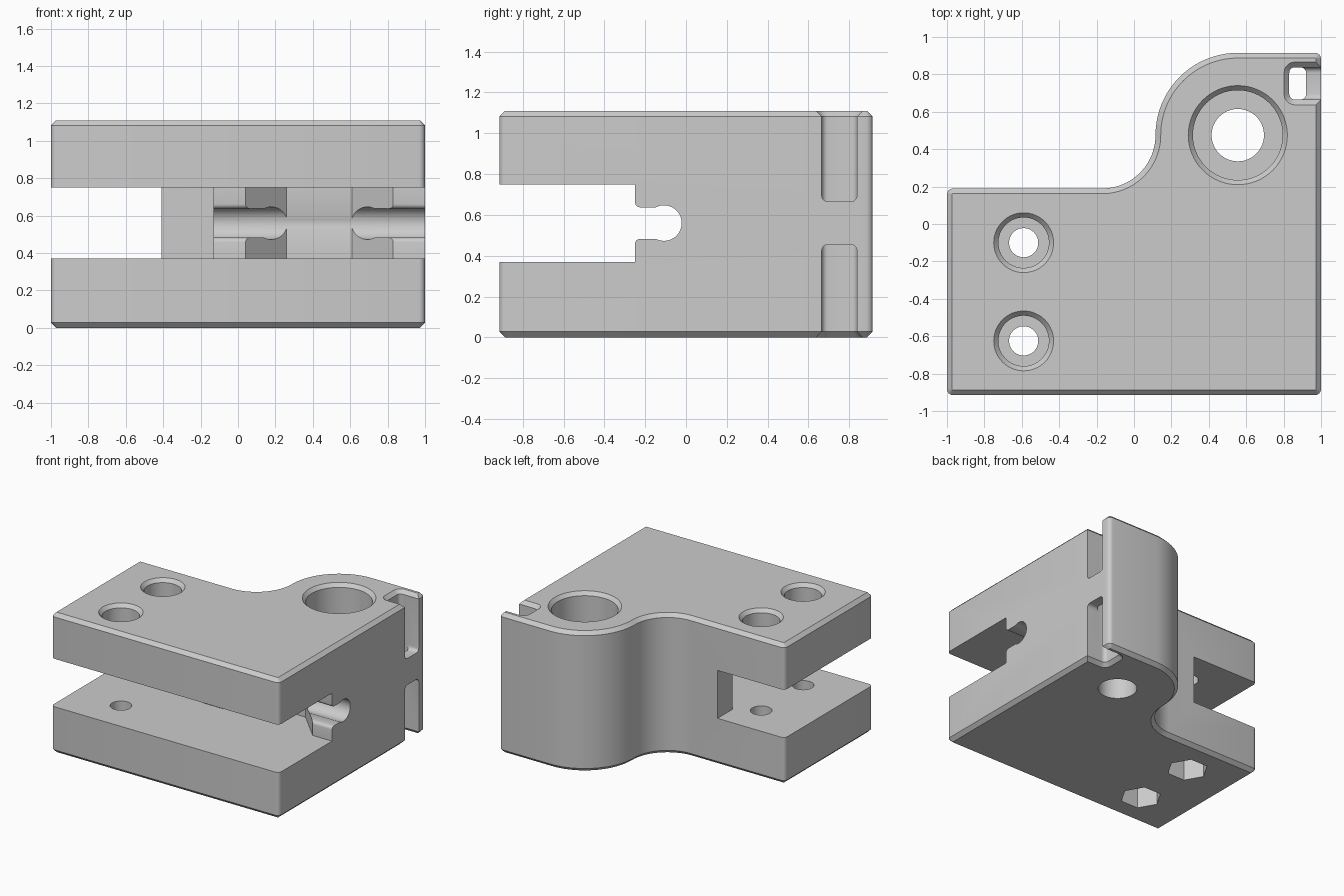
import bpy, bmesh
from math import sin, cos, pi, radians

if "Cube" in bpy.data.objects:
    bpy.data.objects.remove(bpy.data.objects["Cube"], do_unlink=True)

H = 1.11          # block height
CH = 0.028        # rim chamfer

grey = bpy.data.materials.new("plain_grey")
grey.use_nodes = True
COLOUR = (0.6, 0.6, 0.6, 1)
grey.diffuse_color = COLOUR
grey.node_tree.nodes["Principled BSDF"].inputs["Base Color"].default_value = COLOUR


def arc(cx, cy, r, a0, a1, n=20):
    """Points on an arc, angles in degrees."""
    steps = [radians(a0 + (a1 - a0) * i / n) for i in range(n + 1)]
    return [(cx + r * cos(a), cy + r * sin(a)) for a in steps]


def loft(name, sections, axis="z"):
    """Closed solid through (outline, height) sections along z (xy) or x (yz)."""
    bm = bmesh.new()
    rings = [[bm.verts.new((p[0], p[1], h) if axis == "z" else (h, p[0], p[1])) for p in outline]
             for outline, h in sections]
    n = len(rings[0])
    for a, b in zip(rings, rings[1:]):
        for i in range(n):
            bm.faces.new((a[i], a[(i + 1) % n], b[(i + 1) % n], b[i]))
    bm.faces.new(rings[0][::-1])
    bm.faces.new(rings[-1])
    bmesh.ops.recalc_face_normals(bm, faces=bm.faces)
    mesh = bpy.data.meshes.new(name)
    bm.to_mesh(mesh)
    bm.free()
    mesh.materials.append(grey)
    obj = bpy.data.objects.new(name, mesh)
    bpy.context.collection.objects.link(obj)
    return obj


def turned(name, x, y, profile, n=64):
    """Solid of revolution from (radius, z) pairs."""
    return loft(name, [(arc(x, y, r, 0, 360, n)[:-1], z) for r, z in profile])


def rounded_rect(x0, x1, y0, y1, r=0.03):
    return (arc(x1 - r, y1 - r, r, 0, 90, 5) + arc(x0 + r, y1 - r, r, 90, 180, 5)
            + arc(x0 + r, y0 + r, r, 180, 270, 5) + arc(x1 - r, y0 + r, r, 270, 360, 5))


def block_outline(inset):
    """Square plate with a rounded lobe blended in by a concave fillet."""
    c, r = 0.032, 0.032 - inset
    return (arc(-1 + c, -0.915 + c, r, 180, 270, 4) + arc(1 - c, -0.915 + c, r, 270, 360, 4)
            + arc(1 - c, 0.915 - c, r, 0, 90, 4) + arc(0.555, 0.475, 0.44 - inset, 90, 180, 32)
            + arc(-0.17, 0.475, 0.285 + inset, 0, -90, 24)[1:]
            + arc(-1 + c, 0.19 - c, r, 90, 180, 4))


# Main block with chamfered rims
full, small = block_outline(0), block_outline(CH)
block = loft("clamp_block", [(small, 0), (full, CH), (full, H - CH), (small, H)])

cutters = []

# Horizontal slot, open at front and left, with a flared pocket in its back wall
slot = [(-1.1, -1.1), (1.1, -1.1), (1.1, -0.25), (0.83, -0.25), (0.61, -0.025), (0.26, -0.025),
        (0.04, -0.25), (-0.13, -0.25), (-0.13, 0), (-0.41, 0), (-0.41, 0.4), (-1.1, 0.4)]
cutters.append(loft("slot_cutter", [(slot, 0.37), (slot, 0.75)]))

# Keyhole channel running along the slot's back wall
cy, cz, neck, lip = -0.108, 0.56, 0.077, 0.025
keyhole = ([(-0.3, cz + neck + lip), (-0.3, cz - neck - lip)]
           + arc(-0.25 + lip, cz - neck - lip, lip, 180, 90, 4)
           + arc(cy, cz, 0.087, -117, 117, 32)
           + arc(-0.25 + lip, cz + neck + lip, lip, 270, 180, 4))
cutters.append(loft("keyhole_cutter", [(keyhole, -0.2), (keyhole, 1.1)], "x"))

# Large counterbored hole in the lobe
cutters.append(turned("large_bore_cutter", 0.555, 0.475, [
    (0.14, -0.1), (0.14, 0.37), (0.24, 0.37), (0.24, H - CH), (0.265, H), (0.265, H + 0.1)]))

# Two bolt holes: counterbore above, hexagonal nut pocket below
for y in (-0.1, -0.625):
    cutters.append(turned("bolt_hole_cutter", -0.59, y, [
        (0.078, -0.1), (0.078, 0.93), (0.135, 0.93), (0.135, H - CH), (0.16, H), (0.16, H + 0.1)]))
    cutters.append(turned("nut_pocket_cutter", -0.59, y, [(0.15, -0.1), (0.15, 0.18)], 6))

# Tie slot at the back right: vertical passage, side openings above and below a bridge
passage = rounded_rect(0.83, 0.92, 0.665, 0.838)
cutters.append(loft("tie_passage_cutter", [(passage, -0.1), (passage, H + 0.1)]))
for lo, hi in ((-0.2, 0.455), (0.665, H + 0.2)):
    opening = rounded_rect(0.665, 0.838, lo, hi)
    cutters.append(loft("tie_opening_cutter", [(opening, 0.875), (opening, 1.1)], "x"))

# Chamfered mouths of the tie slot, bottom and top
wide = rounded_rect(0.83 - CH, 1.2, 0.665 - CH, 0.838 + CH, 0.03 + CH)
narrow = rounded_rect(0.83, 1.2 - CH, 0.665, 0.838)
cutters.append(loft("tie_mouth_cutter", [(wide, -0.1), (wide, 0), (narrow, CH)]))
cutters.append(loft("tie_mouth_cutter", [(narrow, H - CH), (wide, H), (wide, H + 0.1)]))

# Carve the block
bpy.ops.object.select_all(action="DESELECT")
bpy.context.view_layer.objects.active = block
block.select_set(True)
for cutter in cutters:
    cutter.hide_render = True
    mod = block.modifiers.new(cutter.name, "BOOLEAN")
    mod.operation, mod.solver, mod.object = "DIFFERENCE", "EXACT", cutter
    bpy.ops.object.modifier_apply(modifier=mod.name)
    bpy.data.objects.remove(cutter, do_unlink=True)

bpy.ops.object.shade_smooth_by_angle(angle=radians(25))
